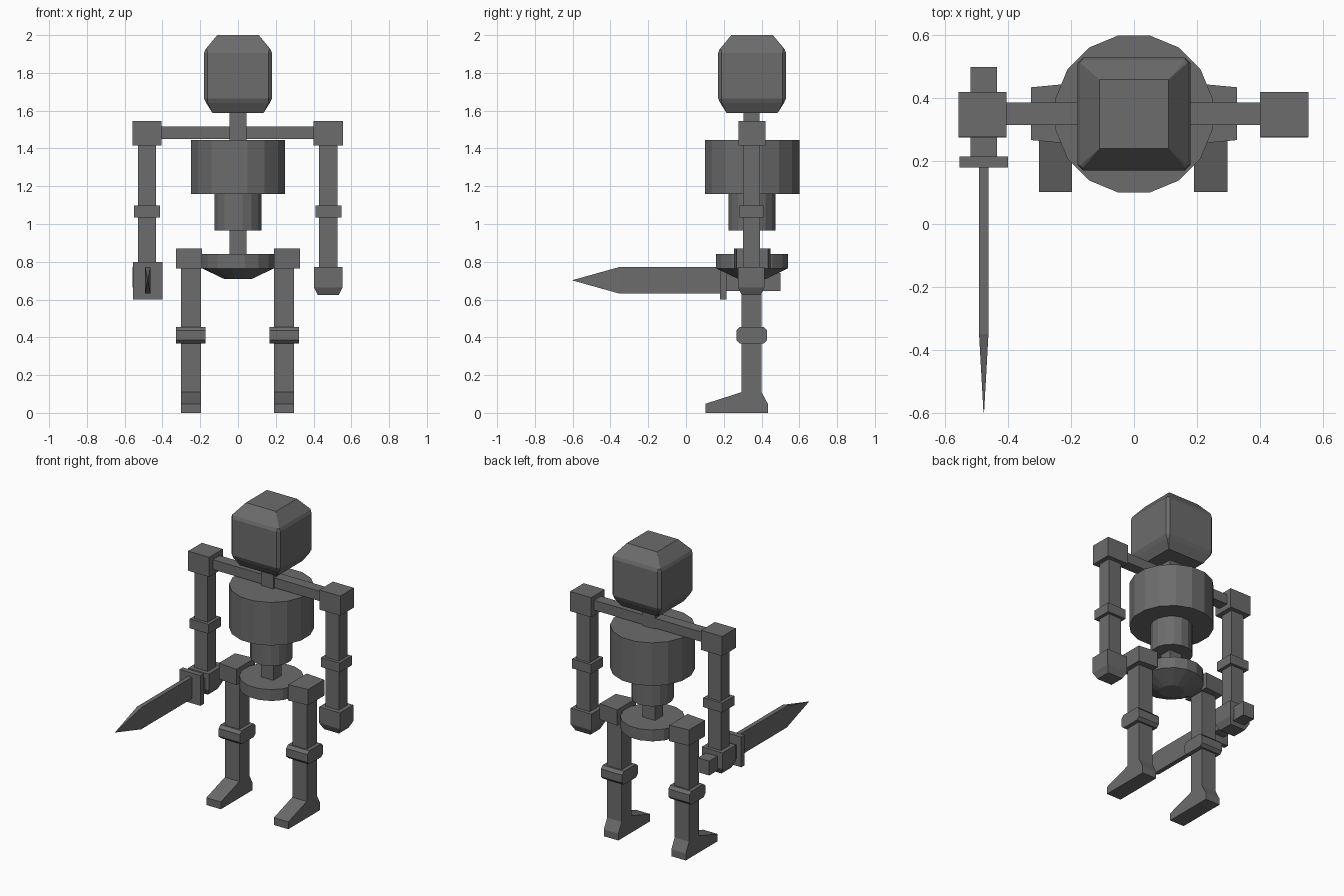
import bpy, bmesh, math

if "Cube" in bpy.data.objects:
    bpy.data.objects.remove(bpy.data.objects["Cube"])

grey = bpy.data.materials.new("dark grey")
grey.diffuse_color = (0.15, 0.15, 0.15, 1)
grey.use_nodes = True
grey.node_tree.nodes["Principled BSDF"].inputs["Base Color"].default_value = grey.diffuse_color
CY = 0.35   # y of the body axis


def finish(name, bm):
    bmesh.ops.remove_doubles(bm, verts=bm.verts, dist=0.0005)
    bmesh.ops.recalc_face_normals(bm, faces=bm.faces)
    me = bpy.data.meshes.new(name)
    bm.to_mesh(me)
    bm.free()
    me.materials.append(grey)
    ob = bpy.data.objects.new(name, me)
    bpy.context.collection.objects.link(ob)
    return ob


def loft(name, rings):
    """Skin a list of equal-length point rings and cap both ends."""
    bm = bmesh.new()
    vr = [[bm.verts.new(p) for p in r] for r in rings]
    n = len(vr[0])
    for a, b in zip(vr, vr[1:]):
        for i in range(n):
            j = (i + 1) % n
            bm.faces.new((a[i], a[j], b[j], b[i]))
    bm.faces.new(vr[0][::-1])
    bm.faces.new(vr[-1])
    return finish(name, bm)


def rect(cx, cy, z, hx, hy):
    return [(cx - hx, cy - hy, z), (cx + hx, cy - hy, z),
            (cx + hx, cy + hy, z), (cx - hx, cy + hy, z)]


def box(name, x0, x1, y0, y1, z0, z1):
    cx, cy, hx, hy = (x0 + x1) / 2, (y0 + y1) / 2, (x1 - x0) / 2, (y1 - y0) / 2
    return loft(name, [rect(cx, cy, z, hx, hy) for z in (z0, z1)])


def round_part(name, levels, n=16):
    """Round part from (apothem, z) levels, flat side facing the axes."""
    k = 1 / math.cos(math.pi / n)
    return loft(name, [[(r * k * math.cos((i + 0.5) * math.tau / n),
                         CY + r * k * math.sin((i + 0.5) * math.tau / n), z)
                        for i in range(n)] for r, z in levels])


def side_profile(name, pts, x0, x1):
    """Extrude a y,z outline between two x values."""
    return loft(name, [[(x, y, z) for y, z in pts] for x in (x0, x1)])


def cut_square(h, c, z):
    pts = [(-h + c, -h), (h - c, -h), (h, -h + c), (h, h - c),
           (h - c, h), (-h + c, h), (-h, h - c), (-h, -h + c)]
    return [(x, CY + y, z) for x, y in pts]


# Head, neck and torso
loft("head", [cut_square(0.135, 0, 1.588), cut_square(0.168, 0.008, 1.64),
              cut_square(0.18, 0.018, 1.665), cut_square(0.18, 0.018, 1.905),
              cut_square(0.172, 0.008, 1.925), cut_square(0.11, 0, 2.0)])
box("spine", -0.045, 0.045, 0.305, 0.39, 0.8, 1.6)
round_part("chest", [(0.25, 1.16), (0.25, 1.445)])
round_part("waist", [(0.125, 0.965), (0.125, 1.17)])
round_part("pelvis", [(0.075, 0.71), (0.19, 0.765), (0.19, 0.84)])
box("shoulder_bar", -0.42, 0.42, 0.315, 0.387, 1.45, 1.515)

for s, tag in ((-1, "right"), (1, "left")):
    # Arm
    x = s * 0.48 - 0.002
    box(tag + "_shoulder", x - 0.077, x + 0.077, 0.277, 0.42, 1.415, 1.545)
    box(tag + "_arm", x - 0.048, x + 0.048, 0.303, 0.392, 0.75, 1.42)
    box(tag + "_elbow", x - 0.069, x + 0.069, 0.282, 0.41, 1.035, 1.097)
    loft(tag + "_hand", [rect(x, 0.345, 0.623, 0.055, 0.05),
                         rect(x, 0.345, 0.665, 0.076, 0.07),
                         rect(x, 0.345, 0.772, 0.076, 0.07)])
    # Leg
    x = s * 0.247 - 0.003
    hip = [(s * 0.327, 0.267), (s * 0.327, 0.435), (s * 0.19, 0.448), (s * 0.19, 0.254)]
    loft(tag + "_hip", [[(a, b, z) for a, b in hip] for z in (0.765, 0.87)])
    side_profile(tag + "_leg_and_foot",
                 [(0.102, 0), (0.435, 0), (0.435, 0.045), (0.40, 0.11), (0.40, 0.80),
                  (0.295, 0.80), (0.295, 0.11), (0.102, 0.048)], x - 0.053, x + 0.053)
    y0, y1, z0, z1, c = 0.267, 0.43, 0.367, 0.455, 0.018
    side_profile(tag + "_knee",
                 [(y0 + c, z0), (y1 - c, z0), (y1, z0 + c), (y1, z1 - c),
                  (y1 - c, z1), (y0 + c, z1), (y0, z1 - c), (y0, z0 + c)],
                 x - 0.078, x + 0.078)

# Sword in the right hand
SX = -0.478
box("sword_handle", SX - 0.042, SX + 0.042, 0.2, 0.5, 0.645, 0.74)
box("sword_guard", SX - 0.077, SX + 0.077, 0.18, 0.215, 0.60, 0.80)


def blade_ring(y, hx, hz):
    return [(SX - hx, y, 0.702 - hz), (SX + hx, y, 0.702 - hz),
            (SX + hx, y, 0.702 + hz), (SX - hx, y, 0.702 + hz)]


loft("sword_blade", [blade_ring(0.19, 0.015, 0.071), blade_ring(-0.35, 0.015, 0.071),
                     blade_ring(-0.6, 0.001, 0.001)])
